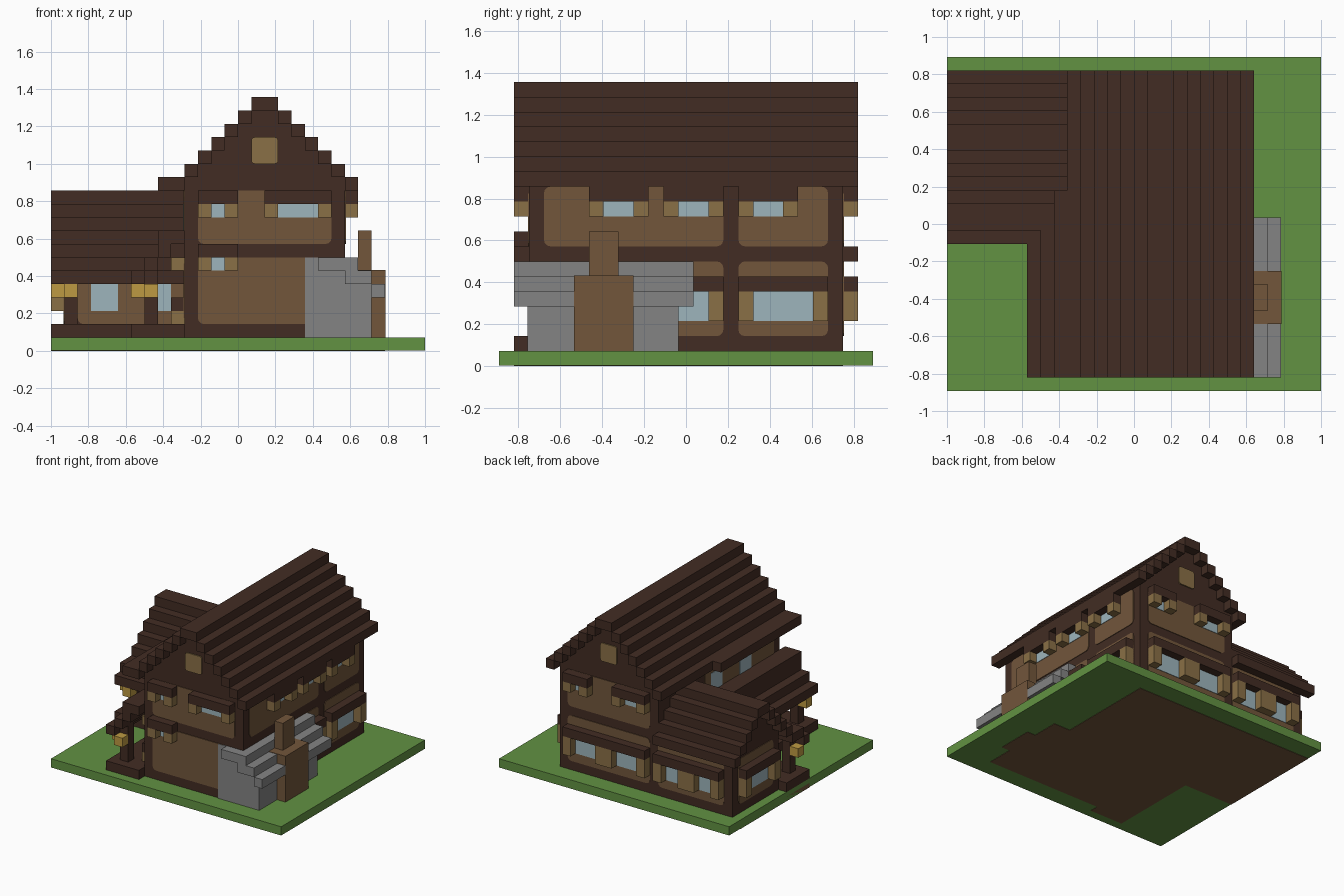
import bpy, bmesh, math
from mathutils import Vector

cube = bpy.data.objects.get("Cube")
if cube:
    bpy.data.objects.remove(cube)

U = 1 / 14                      # one building block
ORIGIN = Vector((14, 12.5, 0))  # centre of the plot, in blocks


def material(name, hexcode):
    def linear(text):
        c = int(text, 16) / 255
        return c / 12.92 if c < 0.04 else ((c + 0.055) / 1.055) ** 2.4
    colour = [linear(hexcode[i:i + 2]) for i in (0, 2, 4)] + [1]
    mat = bpy.data.materials.new(name)
    mat.use_nodes = True
    mat.diffuse_color = colour
    mat.node_tree.nodes["Principled BSDF"].inputs["Base Color"].default_value = colour
    return mat


DARK = material("dark timber", "422C23")
BROWN = material("brown plank", "72563B")
TAN = material("tan shutter wood", "8A7046")
GLASS = material("pale glass", "9EB5BC")
STONE = material("grey stone", "848484")
GRASS = material("grass green", "629242")
LAMP = material("lamp yellow", "BE9A42")


def finish(name, mat, bm):
    bmesh.ops.recalc_face_normals(bm, faces=bm.faces)
    mesh = bpy.data.meshes.new(name)
    bm.to_mesh(mesh)
    bm.free()
    mesh.materials.append(mat)
    obj = bpy.data.objects.new(name, mesh)
    bpy.context.collection.objects.link(obj)
    return obj


def boxes(name, mat, *items):
    """Each item is a pair of ranges per axis, in blocks."""
    bm = bmesh.new()
    for x0, x1, y0, y1, z0, z1 in items:
        low, high = Vector((x0, y0, z0)), Vector((x1, y1, z1))
        made = bmesh.ops.create_cube(bm, size=1)["verts"]
        for v in made:
            v.co = Vector(l + (h - l) * (c + 0.5) for l, h, c in zip(low, high, v.co))
            v.co = (v.co - ORIGIN) * U
    return finish(name, mat, bm)


SIDES = {"front": (1, -1), "back": (1, 1), "left": (0, -1), "right": (0, 1)}


def wall_point(side, wall, a, z, out):
    axis, sign = SIDES[side]
    w = wall + sign * out
    return Vector((a, w, z) if axis else (w, a, z))


def plate(name, mat, side, wall, a0, a1, z0, z1, thick=0.07, corner=0.45):
    """Thin wall plate, with rounded corners if corner is set."""
    bm = bmesh.new()
    outline = []
    steps = 3 if corner else 0
    centres = ((a1, z1, -1, -1), (a0, z1, 1, -1), (a0, z0, 1, 1), (a1, z0, -1, 1))
    for quarter, (a, z, da, dz) in enumerate(centres):
        for i in range(steps + 1):
            t = math.pi / 2 * (quarter + (i / steps if steps else 0))
            outline.append((a + corner * (da + math.cos(t)), z + corner * (dz + math.sin(t))))
    rings = [[bm.verts.new((wall_point(side, wall, a, z, out) - ORIGIN) * U)
              for a, z in outline] for out in (0, thick)]
    for ring in rings:
        bm.faces.new(ring)
    for i in range(len(outline)):
        j = i - 1
        bm.faces.new((rings[0][j], rings[0][i], rings[1][i], rings[1][j]))
    return finish(name, mat, bm)


def block(side, wall, a0, a1, z0, z1):
    """Box standing one block out from a wall."""
    p, q = wall_point(side, wall, a0, z0, 0), wall_point(side, wall, a1, z1, 1)
    return [f(pair) for pair in zip(p, q) for f in (min, max)]


def glass(side, wall, a0, a1, z0, z1):
    plate(side + "_glass", GLASS, side, wall, a0, a1, z0, z1, 0.12, 0)


def window(side, wall, a0, a1, z0, z1):
    glass(side, wall, a0 + 1, a1 - 1, z0, z1)
    boxes(side + "_shutters", TAN, block(side, wall, a0, a0 + 1, z0, z1),
          block(side, wall, a1 - 1, a1, z0, z1))
    boxes(side + "_awning", DARK, block(side, wall, a0, a1, z1, z1 + 1))


def gable(name, along_y, ridge, top, rows, start, end, wall_start, wall_end):
    """Stepped roof shell over a filled, set-back gable."""
    shell, fill = [], []

    def add(target, a0, a1, b0, b1, z):
        target.append((a0, a1, b0, b1, z, z + 1) if along_y else (b0, b1, a0, a1, z, z + 1))

    add(shell, ridge, ridge + 2, start, end, top)
    for n in range(1, rows):
        lo, hi = ridge - n, ridge + 2 + n
        add(shell, lo, lo + 1, start, end, top - n)
        add(shell, hi - 1, hi, start, end, top - n)
        add(fill, lo + 1, hi - 1, wall_start, wall_end, top - n)
    boxes(name + "_roof", DARK, *shell)
    boxes(name + "_gable", DARK, *fill)


# Plot and the floor slab seen from underneath
boxes("lawn", GRASS, (0, 28, 0, 25, 0.04, 1))
boxes("floor_slab", BROWN, (10, 22, 2, 23, 0, 0.5), (0, 10, 11, 23, 0, 0.5),
      (6, 10, 1, 11, 0, 0.5), (22, 24, 2, 12, 0, 0.5), (24, 25, 5, 9, 0, 0.5))

# Timber bodies and roofs
boxes("main_body", DARK, (10, 22, 2, 23, 1, 12))
boxes("wing_body", DARK, (1, 10, 15, 23, 1, 7))
gable("main", True, 15, 18, 7, 1, 24, 2, 23)
gable("wing", False, 18, 11, 5, 0, 10, 1, 10)
boxes("left_eave", DARK, (8, 9, 1, 15, 12, 13))
boxes("wing_porch_roof", DARK, (0, 10, 12, 14, 6, 7), (0, 10, 11, 12, 5, 6))
boxes("lean_to_roof", DARK, (6, 7, 1, 12, 5, 6), (7, 8, 1, 14, 6, 7),
      (8, 9, 1, 15, 7, 8), (8, 10, 1, 15, 8, 9))

# Porch deck, posts and hanging lamps
boxes("porch_deck", DARK, (0, 10, 11, 15, 1, 2), (6, 10, 1, 11, 1, 2))
for x, y, name in ((1, 12, "wing"), (7, 2, "lean_to")):
    boxes(name + "_post", DARK, (x, x + 1, y, y + 1, 2, 6))
    boxes(name + "_lamps", LAMP, (x - 1, x, y, y + 1, 4, 5), (x - 0.02, x + 1, y - 1, y, 4, 5))

# Plank infill between the timbers
for side, wall, a0, a1, z0, z1 in (
        ("front", 2, 11, 21, 8, 12), ("front", 2, 11, 20, 2, 7),
        ("back", 23, 11, 21, 8, 12), ("back", 23, 11, 21, 2, 7),
        ("back", 23, 2, 10, 2, 7), ("front", 15, 2, 10, 2, 6),
        ("right", 22, 3, 15, 8, 12), ("right", 22, 16, 22, 8, 12),
        ("right", 22, 11, 15, 2, 7), ("right", 22, 16, 22, 2, 7),
        ("left", 1, 16, 22, 2, 7), ("left", 10, 3, 15, 2, 7),
        ("left", 10, 3, 15, 8, 12)):
    plate(side + "_infill", BROWN, side, wall, a0, a1, z0, z1)

# Shuttered windows: wide ones below, low ones above
for a0, a1 in ((11, 14), (16, 21)):
    window("front", 2, a0, a1, 10, 11)
window("front", 2, 11, 14, 6, 7)
for a0, a1 in ((6, 10), (11, 15), (16, 20)):
    window("right", 22, a0, a1, 10, 11)
for a0, a1 in ((11, 15), (16, 22)):
    window("right", 22, a0, a1, 3, 5)
for a0, a1 in ((18, 21), (11, 15)):
    window("back", 23, a0, a1, 10, 11)
for a0, a1 in ((2, 6), (6, 10), (11, 16), (16, 21)):
    window("back", 23, a0, a1, 3, 5)
window("left", 1, 16, 22, 3, 5)

# Plain windows under the porch and left eave
for a in (3, 8):
    glass("front", 15, a, 5 if a == 3 else 9, 3, 5)
for a in (7, 12):
    glass("left", 10, a, a + 2, 9, 11)
boxes("porch_bench", TAN, (9, 10, 3, 6, 2, 3))
boxes("porch_bracket", TAN, (9, 10, 3, 4, 6, 7))
boxes("porch_shelf", DARK, (9, 10, 3, 6, 3, 4))

# Gable windows
for side, wall in (("front", 2), ("back", 23)):
    plate(side + "_gable_window", TAN, side, wall, 15, 17, 14, 16, 0.12, 0.25)

# Stone annex with stepped roof and chimney
boxes("stone_annex", STONE, (19, 24, 1.9, 12, 1, 6), (19, 20, 1.9, 3, 6, 7))
boxes("stone_roof", STONE, (20, 23, 1, 13, 6, 7), (22, 24, 1, 13, 5, 6), (24, 25, 1, 13, 4, 5))
boxes("chimney", BROWN, (23, 25.03, 5, 9, 1, 6.04), (23, 24, 6, 8, 6, 9))
